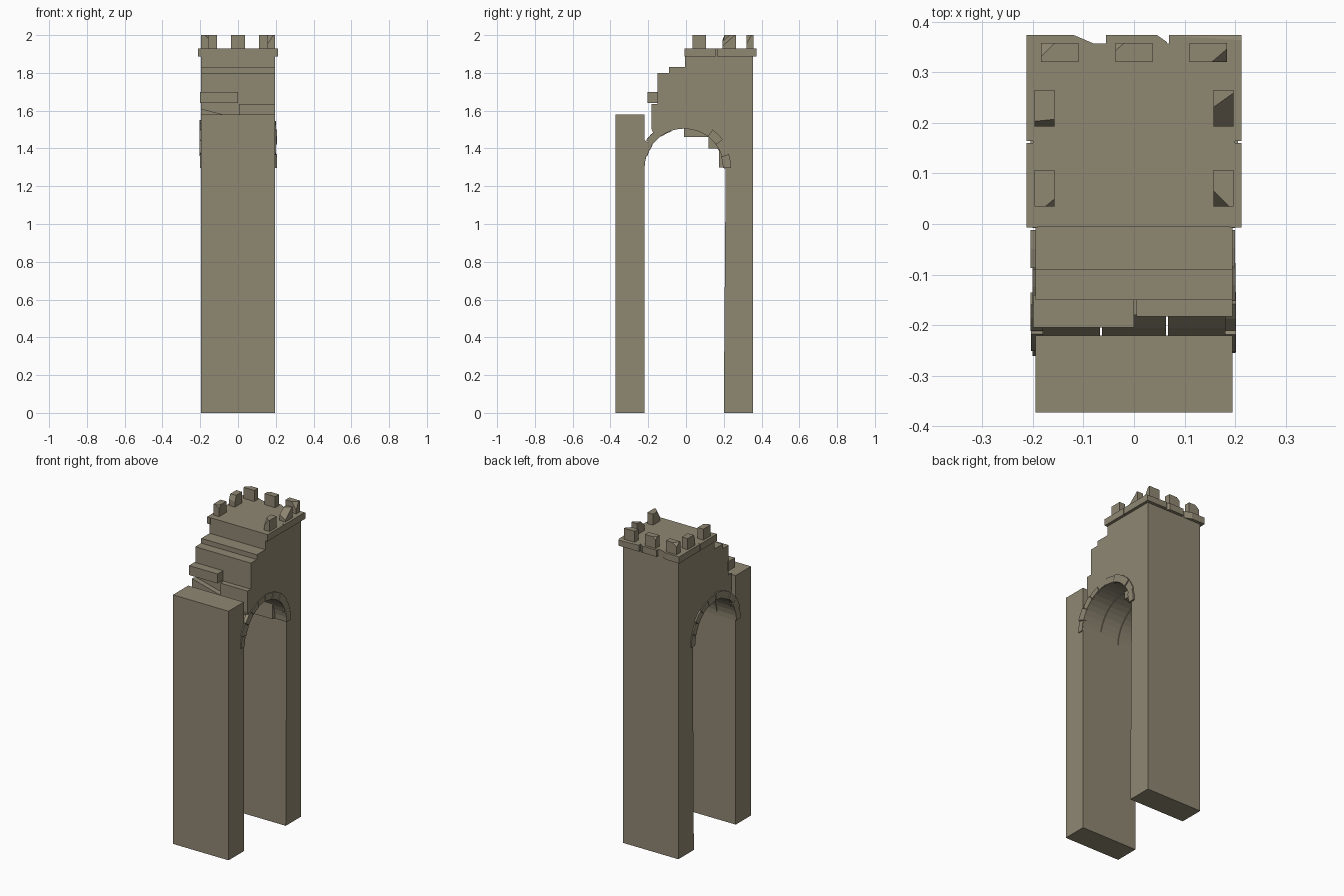
import bpy, bmesh, math, random
from mathutils import Vector

random.seed(4)
if "Cube" in bpy.data.objects:
    bpy.data.objects.remove(bpy.data.objects["Cube"], do_unlink=True)

stone = bpy.data.materials.new("weathered_stone")
stone.use_nodes = True
colour = (0.275, 0.242, 0.171, 1)
stone.diffuse_color = colour
stone.node_tree.nodes["Principled BSDF"].inputs["Base Color"].default_value = colour


def prism(name, outline, lo, hi, axis="x", chips=()):
    """Extrude an outline along x (y,z points) or z (x,y points), then slice off chips."""
    def place(p, d):
        return (d, p[0], p[1]) if axis == "x" else (p[0], p[1], d)
    bm = bmesh.new()
    face = bm.faces.new([bm.verts.new(place(p, lo)) for p in outline])
    ext = bmesh.ops.extrude_face_region(bm, geom=[face])
    move = Vector(place((0, 0), hi - lo))
    bmesh.ops.translate(bm, vec=move, verts=[g for g in ext["geom"] if isinstance(g, bmesh.types.BMVert)])
    for point, normal in chips:
        cut = bmesh.ops.bisect_plane(bm, geom=bm.verts[:] + bm.edges[:] + bm.faces[:],
                                     plane_co=point, plane_no=normal, clear_outer=True)
        edges = [g for g in cut["geom_cut"] if isinstance(g, bmesh.types.BMEdge)]
        bmesh.ops.holes_fill(bm, edges=edges)
    bmesh.ops.recalc_face_normals(bm, faces=bm.faces[:])
    mesh = bpy.data.meshes.new(name)
    bm.to_mesh(mesh)
    bm.free()
    mesh.materials.append(stone)
    ob = bpy.data.objects.new(name, mesh)
    bpy.context.collection.objects.link(ob)
    return ob


def box(name, x0, x1, y0, y1, z0, z1, chips=()):
    return prism(name, [(x0, y0), (x1, y0), (x1, y1), (x0, y1)], z0, z1, "z", chips)


HALF = 0.195
CY, CZ = -0.01, 1.295


def arc(radius, degrees):
    a = math.radians(degrees)
    return (CY + radius * math.cos(a), CZ + radius * math.sin(a))


# Front pillar
box("front_pillar", -HALF, HALF, -0.373, -0.22, 0, 1.58)

# Back pillar with the broken stepped wall over the arch
soffit = [arc(0.22, d) for d in range(0, 136, 9)]
steps = [(-0.18, 1.5), (-0.18, 1.56), (-0.15, 1.56), (-0.15, 1.8), (-0.09, 1.8),
         (-0.09, 1.83), (-0.005, 1.83), (-0.005, 1.9), (0.355, 1.9)]
prism("back_pillar_and_wall", [(0.355, 0), (0.2, 0)] + soffit + steps, -HALF, HALF)

# Vault stones in three columns, separated by narrow joints
columns = [(-HALF, -0.067), (-0.063, 0.063), (0.067, HALF)]
for c, (x0, x1) in enumerate(columns):
    for i in range(10):
        a, b = i * 18, i * 18 + 18
        outline = [arc(0.21, a), arc(0.21, a + 9), arc(0.21, b),
                   arc(0.24, b), arc(0.24, a + 9), arc(0.24, a)]
        prism("vault_stone", outline, x0, x1)

# Arch rings on both side faces, slightly uneven
for side in (-1, 1):
    for i in range(10):
        a, b = i * 18 + 0.5, i * 18 + 17.5
        outer = 0.25 + random.uniform(-0.008, 0.006)
        inner = 0.208 + random.uniform(-0.003, 0.006)
        outline = [arc(inner, a), arc(inner, a + 8.5), arc(inner, b),
                   arc(outer, b), arc(outer, a + 8.5), arc(outer, a)]
        lo, hi = sorted((side * 0.18, side * random.uniform(0.199, 0.206)))
        prism("arch_ring_stone", outline, lo, hi)

# Loose stones hanging under the vault
box("vault_block_high", -0.063, 0.063, -0.01, 0.13, 1.46, 1.53)
box("vault_block_middle", -0.15, 0.063, 0.12, 0.21, 1.4, 1.47)
box("vault_block_low", -0.063, 0.12, 0.175, 0.21, 1.3, 1.41)

# Broken stones on the front of the wall
box("front_stone_upper", -0.2, 0, -0.205, -0.14, 1.64, 1.7)
box("front_stone_right", 0.005, HALF, -0.183, -0.14, 1.5, 1.635)
box("front_stone_left", -HALF, 0, -0.183, -0.14, 1.5, 1.62,
    [((-HALF, -0.17, 1.61), (0.26, 0, 1))])

# Roof slab and cornice pieces
box("roof_slab", -0.2, 0.2, -0.005, 0.357, 1.89, 1.93)
for side in (-1, 1):
    for y0, y1 in ((-0.007, 0.16), (0.164, 0.36)):
        x0, x1 = sorted((side * 0.19, side * 0.213))
        box("side_cornice", x0, x1, y0, y1, 1.888, 1.93)
back_pieces = [
    [(-0.213, 0.35), (-0.08, 0.35), (-0.08, 0.357), (-0.12, 0.374), (-0.213, 0.374)],
    [(-0.055, 0.35), (0.065, 0.35), (0.065, 0.36), (0.045, 0.374), (-0.055, 0.374)],
    [(0.069, 0.35), (0.213, 0.35), (0.213, 0.374), (0.069, 0.374)],
]
for n, outline in enumerate(back_pieces):
    chips = [((0.07, 0.372, 1.93), (0.03, 0.5, 0.8))] if n == 2 else []
    prism("back_cornice", outline, 1.888, 1.93, "z", chips)

# Merlons: centre x, centre y, optional chip point and direction
merlons = [
    (-0.177, 0.071, (-0.165, 0.035, 1.99), (0.5, -0.6, 0.5)),
    (0.177, 0.071, (0.18, 0.036, 1.99), (-0.6, -0.6, 0.4)),
    (-0.177, 0.229, (-0.177, 0.205, 2), (0.1, -1, 0.35)),
    (0.177, 0.229, (0.177, 0.245, 2), (0.5, -0.7, 0.8)),
    (-0.147, 0.339, (-0.17, 0.357, 1.99), (-0.5, 0.5, 0.6)),
    (0, 0.339, (-0.02, 0.357, 2), (-0.5, 0.6, 0.6)),
    (0.147, 0.339, (0.165, 0.33, 2), (0.6, -0.7, 0.4)),
]
for cx, cy, point, normal in merlons:
    hx, hy = (0.037, 0.019) if cy > 0.3 else (0.02, 0.036)
    box("merlon", cx - hx, cx + hx, cy - hy, cy + hy, 1.925, 2.0, [(point, normal)])
